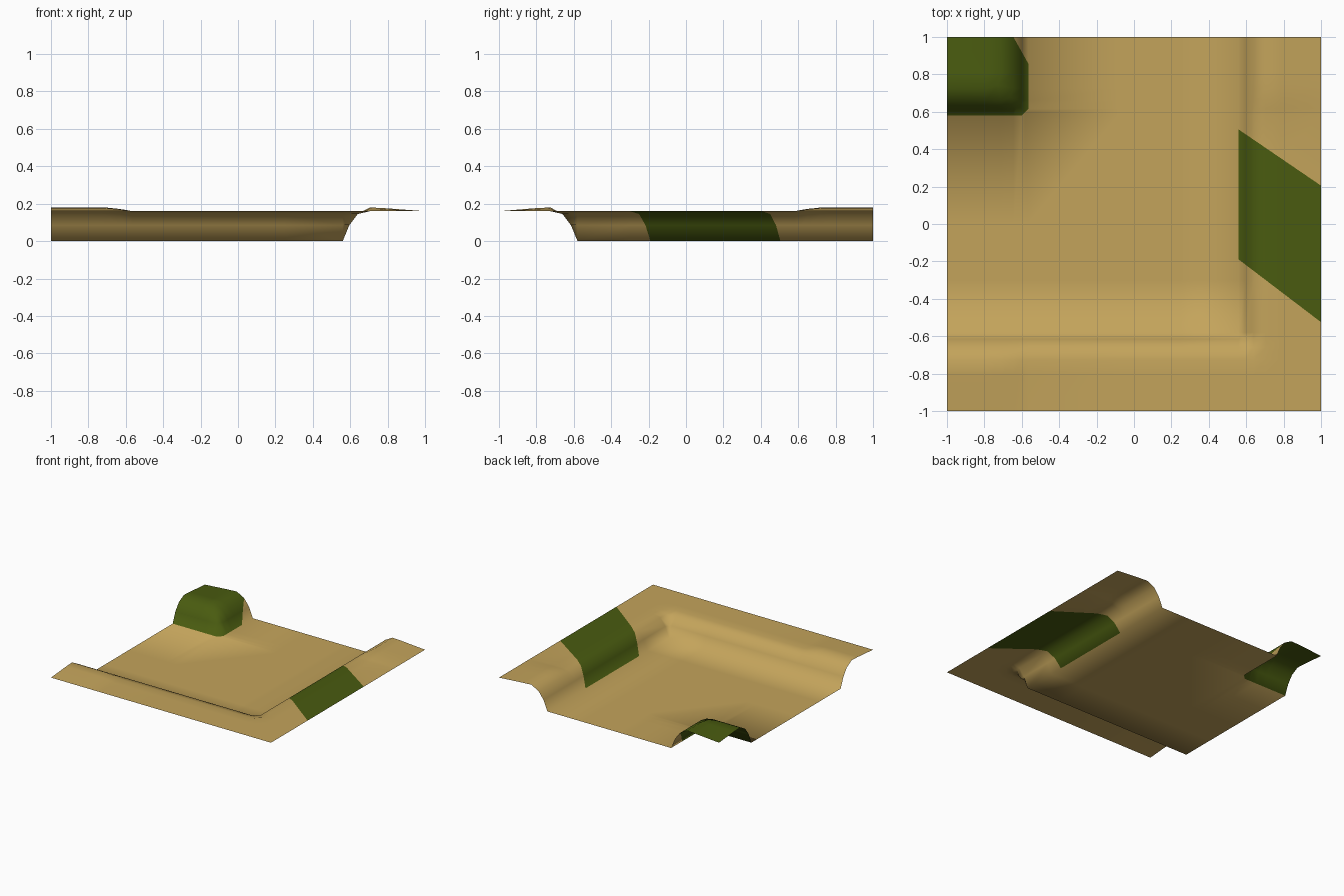
import bpy, bmesh
from mathutils import Vector

if "Cube" in bpy.data.objects:
    bpy.data.objects.remove(bpy.data.objects["Cube"])


def material(name, rgb):
    m = bpy.data.materials.new(name)
    m.diffuse_color = (*rgb, 1)
    m.use_nodes = True
    m.node_tree.nodes["Principled BSDF"].inputs["Base Color"].default_value = m.diffuse_color
    return m


# Bank profile: distance outward from foot, height, extra lip height at tile borders
STEPS = [(0, 0, 0), (.035, .085, 0), (.08, .145, 0), (.145, .16, .02),
         (.225, .16, .016), (.435, .16, 0)]
EAST, SOUTH, WEST, NORTH = .56, -.58, -.565, .58   # feet of the banks


def lines(foot, sign):
    out = [foot + sign * s[0] for s in STEPS]
    out[-1] = float(sign)
    return out


west, east = lines(WEST, -1), lines(EAST, 1)
south, north = lines(SOUTH, -1), lines(NORTH, 1)
xs = west[::-1] + [-.08, .25] + east
ys = south[::-1] + [-.3, 0] + north
nx, ny, n = len(xs), len(ys), len(STEPS)


def point(i, j):
    x, y = xs[i], ys[j]
    w, e = n - 1 - i, i - (nx - n)       # profile step from each foot
    s, t = n - 1 - j, j - (ny - n)
    if min(w, t) >= 0:                   # raised corner block
        k = min(w, t)
        z = STEPS[k][1] + STEPS[k][2]
        if w == t and k < 4:             # chamfer its corner
            x -= .018
            y += .018
    else:                                # L-shaped bank, lip only at its two ends
        k = max(e, s, 0)
        lip = 0
        if e > s and t >= 0:
            lip = min(1, t / 3)
        if s > e and w >= 0:
            lip = min(1, w / 3)
        z = STEPS[k][1] + STEPS[k][2] * lip
    return Vector((x, y, z))


# Terrain sheet
bm = bmesh.new()
grid = [[bm.verts.new(point(i, j)) for j in range(ny)] for i in range(nx)]
for i in range(nx - 1):
    for j in range(ny - 1):
        bm.faces.new((grid[i][j], grid[i + 1][j], grid[i + 1][j + 1], grid[i][j + 1]))


def side(p, a, b):
    return (b[0] - a[0]) * (p.y - a[1]) - (b[1] - a[1]) * (p.x - a[0])


def cut(a, b, test):
    """Cut the faces passing test along the vertical plane through a and b."""
    faces = [f for f in bm.faces if test(f.calc_center_median())]
    geom = list({g for f in faces for g in list(f.verts) + list(f.edges)}) + faces
    bmesh.ops.bisect_plane(bm, geom=geom, dist=1e-5, plane_co=(a[0], a[1], 0),
                           plane_no=(b[1] - a[1], a[0] - b[0], 0))


# Grass patch edges
LOW = ((.56, -.19), (1, -.525))
HIGH = ((.56, .505), (1, .205))
BLOCK = ((-.645, 1), (-.555, .84))
on_bank = lambda p: p.x > EAST
on_block = lambda p: p.x < WEST and p.y > NORTH
cut(*LOW, on_bank)
cut(*HIGH, on_bank)
cut(*BLOCK, on_block)

for f in bm.faces:
    c = f.calc_center_median()
    patch = on_bank(c) and side(c, *LOW) > 0 > side(c, *HIGH)
    block = on_block(c) and side(c, *BLOCK) < 0
    f.material_index = int(patch or block)
    f.smooth = True
bmesh.ops.recalc_face_normals(bm, faces=bm.faces)
if sum(f.normal.z for f in bm.faces) < 0:
    bmesh.ops.reverse_faces(bm, faces=bm.faces)

mesh = bpy.data.meshes.new("terrain_tile")
bm.to_mesh(mesh)
bm.free()
mesh.materials.append(material("sand", (.55, .37, .105)))
mesh.materials.append(material("grass", (.067, .105, .005)))
bpy.context.collection.objects.link(bpy.data.objects.new("terrain_tile", mesh))
